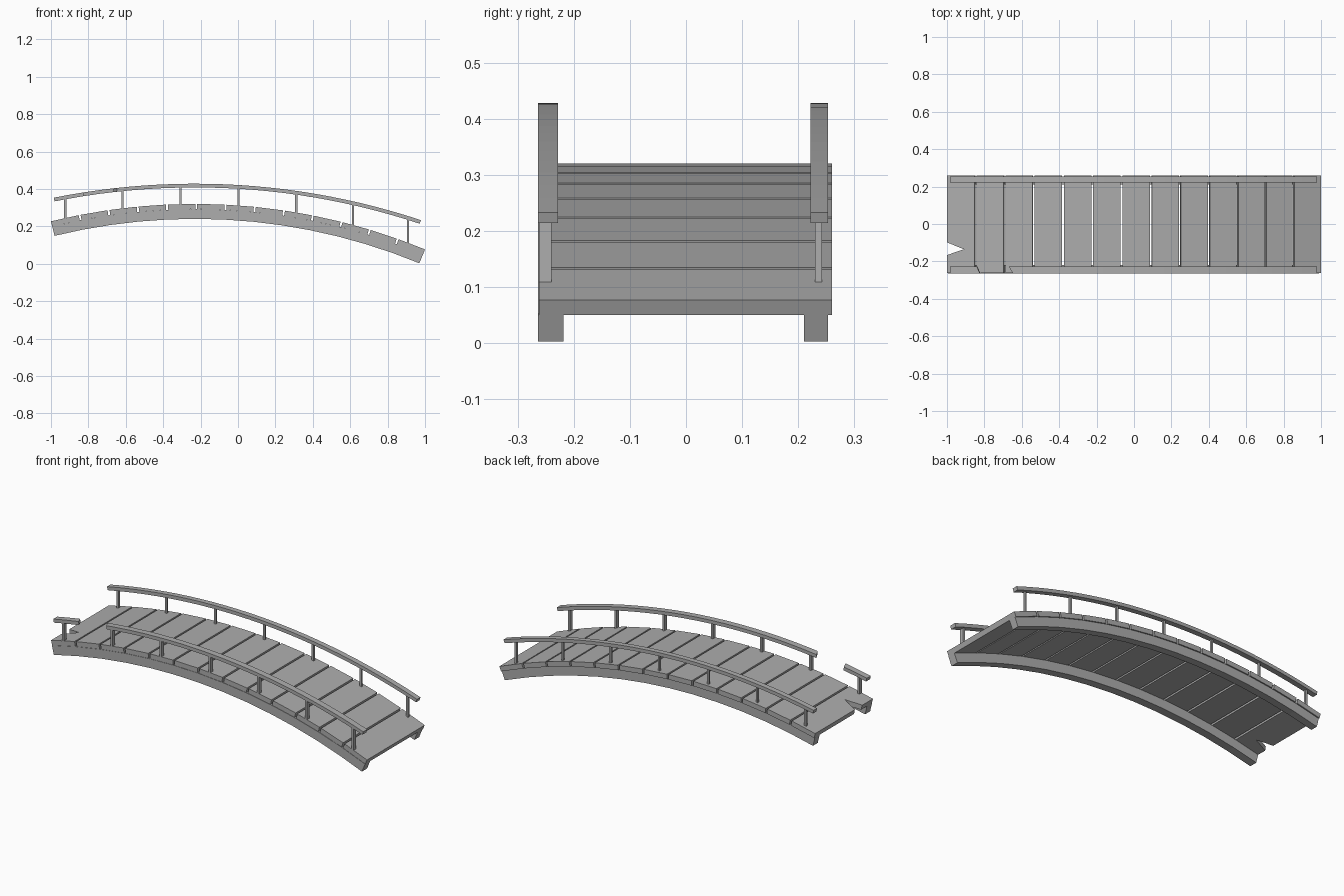
import bpy, bmesh, math

if "Cube" in bpy.data.objects:
    bpy.data.objects.remove(bpy.data.objects["Cube"])

grey = bpy.data.materials.new("grey_wood")
grey.use_nodes = True
colour = (0.42, 0.42, 0.42, 1)
grey.diffuse_color = colour
grey.node_tree.nodes["Principled BSDF"].inputs["Base Color"].default_value = colour

CX = -0.23                          # crown of the arch
DECK_Z, DECK_R = -2.91, 3.23        # arc centre height and radius of the deck top
RAIL_Z, RAIL_R = -3.412, 3.84       # same for the handrail top
BEAM_H, PLANK_H, RAIL_H = 0.052, 0.028, 0.02
PLANKS = 13
START = math.asin((-1 - CX) / DECK_R)
END = math.asin((1 - CX) / DECK_R)
STEP = (END - START) / PLANKS


def finish(name, bm):
    bmesh.ops.recalc_face_normals(bm, faces=bm.faces)
    mesh = bpy.data.meshes.new(name)
    bm.to_mesh(mesh)
    bm.free()
    mesh.materials.append(grey)
    obj = bpy.data.objects.new(name, mesh)
    bpy.context.collection.objects.link(obj)
    return obj


def arc_bar(name, cz, top, height, a0, a1, y0, y1, segments, skew0=0, skew1=0):
    """Rectangular bar swept along an arc; skew slants the ends across y."""
    bm = bmesh.new()
    rings = []
    for i in range(segments + 1):
        ring = []
        for r, y in ((top - height, y0), (top - height, y1), (top, y1), (top, y0)):
            a = a0 + (a1 - a0) * i / segments
            if y == y0:
                a += skew0 * (i == 0) + skew1 * (i == segments)
            ring.append(bm.verts.new((CX + r * math.sin(a), y, cz + r * math.cos(a))))
        rings.append(ring)
    for p, q in zip(rings, rings[1:]):
        for k in range(4):
            n = (k + 1) % 4
            bm.faces.new((p[k], p[n], q[n], q[k]))
    bm.faces.new(rings[0])
    bm.faces.new(rings[-1])
    return finish(name, bm)


def prism(name, outline, z0, z1):
    """Vertical prism over a flat outline."""
    bm = bmesh.new()
    face = bm.faces.new([bm.verts.new((x, y, z0)) for x, y in outline])
    up = bmesh.ops.extrude_face_region(bm, geom=[face])
    verts = [v for v in up["geom"] if isinstance(v, bmesh.types.BMVert)]
    bmesh.ops.translate(bm, verts=verts, vec=(0, 0, z1 - z0))
    return finish(name, bm)


def height_at(x, cz, r):
    return cz + math.sqrt(r * r - (x - CX) ** 2)


def rail_angle(x):
    return math.asin((x - CX) / RAIL_R)


# Supporting beams
for side, y0, y1 in (("front", -0.264, -0.218), ("back", 0.21, 0.253)):
    arc_bar(side + "_beam", DECK_Z, DECK_R - PLANK_H, BEAM_H, START, END, y0, y1, PLANKS)

# Deck planks
GAP = 0.0016
planks = []
for i in range(PLANKS):
    a0 = START + STEP * i + (GAP if i else 0)
    a1 = START + STEP * (i + 1) - (GAP if i < PLANKS - 1 else 0)
    planks.append(arc_bar("plank_%d" % (i + 1), DECK_Z, DECK_R, PLANK_H,
                          a0, a1, -0.262, 0.26, 1))

# Broken notch in the first plank
cutter = prism("notch_cutter", [(-1.02, -0.09), (-1.02, -0.173), (-0.91, -0.135)], 0, 0.5)
cutter.hide_render = True
cutter.hide_viewport = True
cutter.display_type = 'WIRE'
notch = planks[0].modifiers.new("notch", 'BOOLEAN')
notch.operation = 'DIFFERENCE'
notch.solver = 'EXACT'
notch.object = cutter

# Handrails, the front one with a missing stretch
arc_bar("back_rail", RAIL_Z, RAIL_R, RAIL_H, rail_angle(-0.985), rail_angle(0.978),
        0.222, 0.253, 24)
arc_bar("front_rail", RAIL_Z, RAIL_R, RAIL_H, rail_angle(-0.668), rail_angle(0.978),
        -0.264, -0.228, 20, skew0=0.005)
arc_bar("front_rail_stub", RAIL_Z, RAIL_R, RAIL_H, rail_angle(-0.985), rail_angle(-0.84),
        -0.264, -0.228, 2, skew1=0.004)

# Posts on every second plank
for n in range(7):
    x = CX + DECK_R * math.sin(START + STEP * (2 * n + 0.5)) - 0.003 * n
    z0 = height_at(x, DECK_Z, DECK_R) - 0.008
    z1 = height_at(x, RAIL_Z, RAIL_R) - RAIL_H / 2
    for side, y0, y1 in (("front", -0.262, -0.24), ("back", 0.23, 0.242)):
        w = 0.006
        prism("%s_post_%d" % (side, n + 1),
              [(x - w, y0), (x + w, y0), (x + w, y1), (x - w, y1)], z0, z1)
